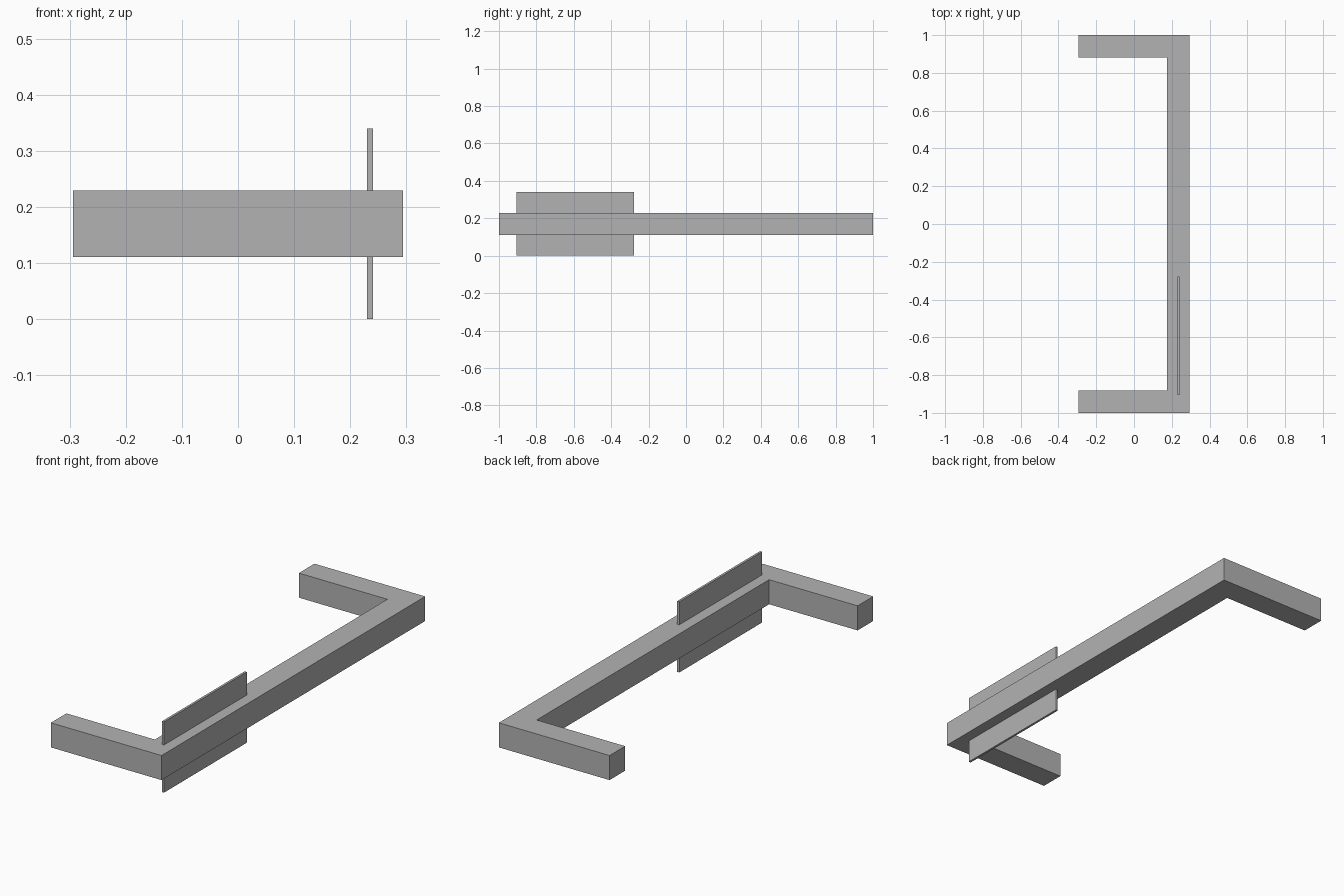
import bpy
import bmesh

cube = bpy.data.objects.get("Cube")
if cube:
    bpy.data.objects.remove(cube, do_unlink=True)

grey = bpy.data.materials.new("plain_grey")
grey.use_nodes = True
colour = (0.45, 0.45, 0.45, 1)
grey.diffuse_color = colour
for node in grey.node_tree.nodes:
    if node.type == 'BSDF_PRINCIPLED':
        node.inputs["Base Color"].default_value = colour


def extrude_outline(name, outline, bottom, top):
    """Raise a flat outline into a solid between two heights."""
    bm = bmesh.new()
    face = bm.faces.new([bm.verts.new((x, y, bottom)) for x, y in outline])
    raised = bmesh.ops.extrude_face_region(bm, geom=[face])["geom"]
    verts = [v for v in raised if isinstance(v, bmesh.types.BMVert)]
    bmesh.ops.translate(bm, verts=verts, vec=(0, 0, top - bottom))
    bmesh.ops.recalc_face_normals(bm, faces=bm.faces)
    mesh = bpy.data.meshes.new(name)
    bm.to_mesh(mesh)
    bm.free()
    mesh.materials.append(grey)
    obj = bpy.data.objects.new(name, mesh)
    bpy.context.collection.objects.link(obj)
    return obj


# Square bar bent into a long bracket with an arm at each end
half_width, half_length, bar = 0.294, 1.0, 0.118
mid_height = 0.17
inner_x, inner_y = half_width - bar, half_length - bar
half_outline = [(half_width, -half_length), (-half_width, -half_length),
                (-half_width, -inner_y), (inner_x, -inner_y)]
outline = half_outline + [(x, -y) for x, y in reversed(half_outline)]
extrude_outline("bracket_frame", outline,
                mid_height - bar / 2, mid_height + bar / 2)

# Thin upright plate passing through the long bar near the front
plate_x, plate_half = half_width - bar / 2, 0.0055
front, back = -0.905, -0.277
extrude_outline("upright_plate",
                [(plate_x - plate_half, front), (plate_x + plate_half, front),
                 (plate_x + plate_half, back), (plate_x - plate_half, back)],
                0, 2 * mid_height)
